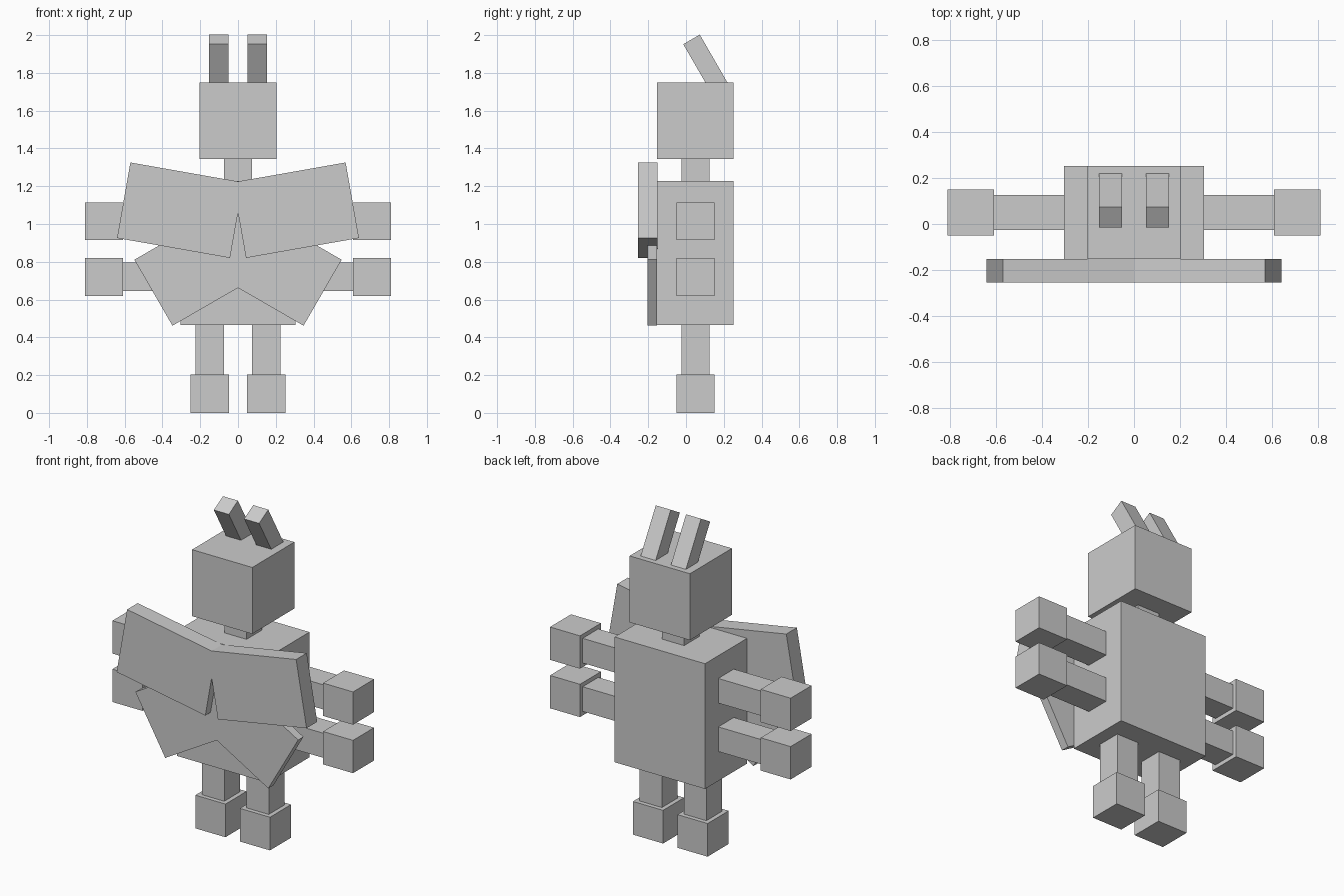
import bpy
from math import radians

cube = bpy.data.objects.get("Cube")
if cube:
    bpy.data.objects.remove(cube, do_unlink=True)

GREY = (0.6, 0.6, 0.6, 1.0)
grey = bpy.data.materials.new("plain_grey")
grey.use_nodes = True
grey.diffuse_color = GREY
grey.node_tree.nodes["Principled BSDF"].inputs["Base Color"].default_value = GREY


def box(name, centre, size, rotation=(0, 0, 0)):
    """Flat-faced block with its full size given, turned in degrees."""
    bpy.ops.mesh.primitive_cube_add(size=1, location=centre)
    obj = bpy.context.object
    obj.name = name
    obj.scale = size
    obj.rotation_euler = [radians(a) for a in rotation]
    obj.data.materials.append(grey)
    return obj


MID_Y = 0.05

# Body, neck and head
box("body", (0, MID_Y, 0.847), (0.61, 0.405, 0.763))
box("neck", (0, MID_Y, 1.287), (0.15, 0.15, 0.13))
box("head", (0, MID_Y, 1.547), (0.406, 0.405, 0.405))

for side, s in (("left", 1), ("right", -1)):
    # Legs and feet
    box(side + "_leg", (s * 0.15, MID_Y, 0.333), (0.15, 0.15, 0.27))
    box(side + "_foot", (s * 0.15, MID_Y, 0.101), (0.203, 0.203, 0.202))

    # Two pairs of arms with block hands
    for level, z in (("upper", 1.015), ("lower", 0.72)):
        box(f"{side}_{level}_arm", (s * 0.455, MID_Y, z), (0.32, 0.15, 0.15))
        box(f"{side}_{level}_hand", (s * 0.71, MID_Y, z), (0.202, 0.202, 0.2))

    # Antennae lean forward from the top of the head
    box(side + "_antenna", (s * 0.102, 0.105, 1.846), (0.101, 0.101, 0.303), (30, 0, 0))

    # Broad upper wing and thinner lower wing plates
    box(side + "_upper_wing", (s * 0.306, -0.203, 1.073), (0.607, 0.102, 0.406), (0, -s * 10, 0))
    box(side + "_lower_wing", (s * 0.185, -0.179, 0.788), (0.607, 0.051, 0.403), (0, s * 30, 0))
